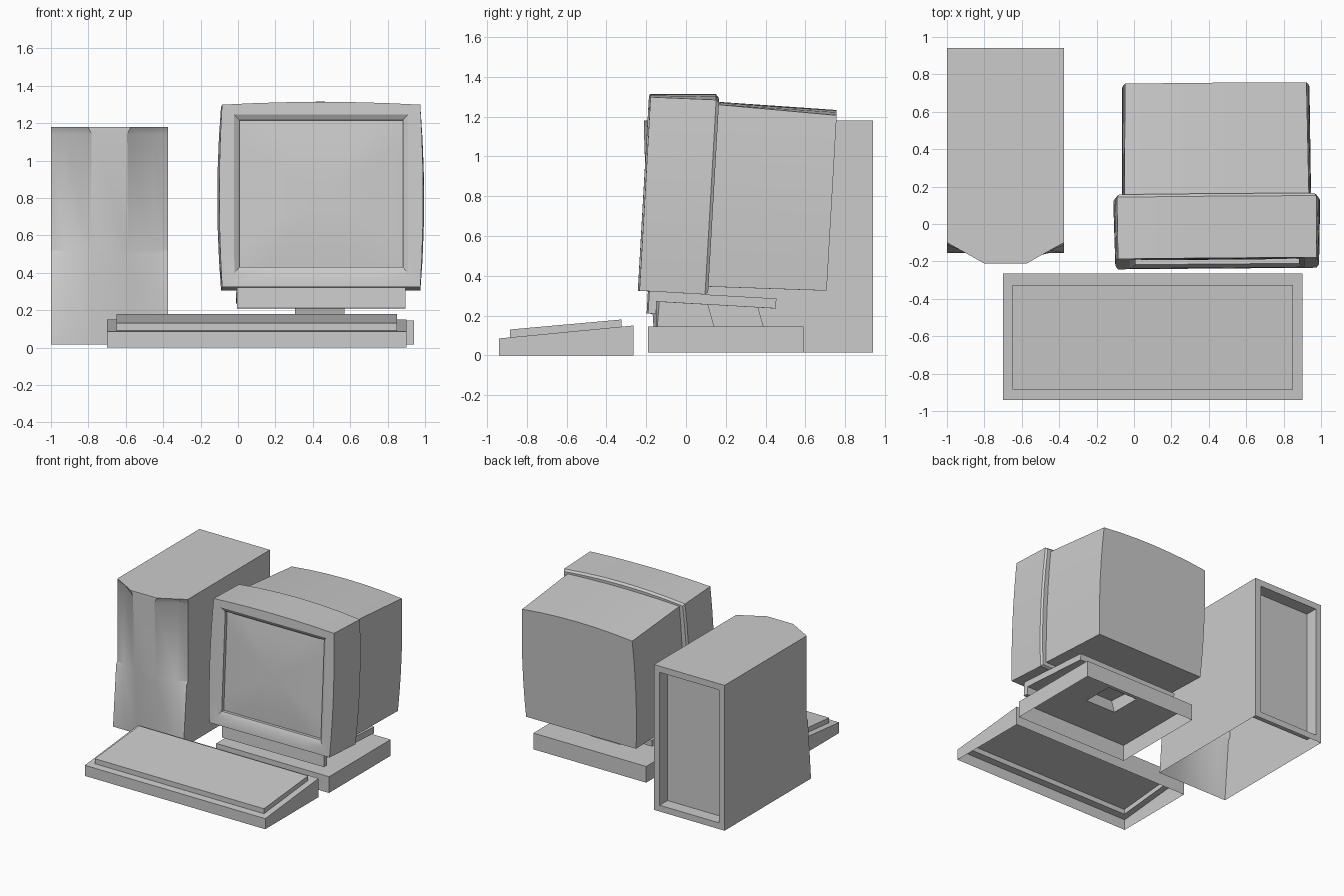
import bpy, bmesh, math

if "Cube" in bpy.data.objects:
    bpy.data.objects.remove(bpy.data.objects["Cube"])


def make(name, bm, smooth=None):
    bmesh.ops.remove_doubles(bm, verts=bm.verts, dist=1e-5)
    bmesh.ops.recalc_face_normals(bm, faces=bm.faces)
    me = bpy.data.meshes.new(name)
    bm.to_mesh(me)
    bm.free()
    ob = bpy.data.objects.new(name, me)
    bpy.context.collection.objects.link(ob)
    if smooth:
        for o in bpy.context.selected_objects:
            o.select_set(False)
        ob.select_set(True)
        bpy.context.view_layer.objects.active = ob
        bpy.ops.object.shade_smooth_by_angle(angle=math.radians(smooth))
    return ob


def loft(bm, rings, cap_start=False, cap_end=False):
    """Join closed rings of equal length with quads."""
    loops = [[bm.verts.new(p) for p in r] for r in rings]
    for a, b in zip(loops, loops[1:]):
        for i in range(len(a)):
            j = (i + 1) % len(a)
            bm.faces.new((a[i], a[j], b[j], b[i]))
    if cap_start:
        bm.faces.new(loops[0])
    if cap_end:
        bm.faces.new(loops[-1])


def rect(x0, x1, y0, y1, z_front, z_back=None):
    zb = z_front if z_back is None else z_back
    return [(x0, y0, z_front), (x1, y0, z_front), (x1, y1, zb), (x0, y1, zb)]


def barrel(y, hw, z0, z1, side=0.0, top=0.0, n=6):
    """Upright rectangle whose sides and top bulge outwards."""
    pts = []
    arc = lambda t: 1 - (2 * t - 1) ** 2
    for i in range(n):
        t = i / n
        pts.append((-hw + 2 * hw * t, y, z0))
    for i in range(n):
        t = i / n
        pts.append((hw + side * arc(t), y, z0 + (z1 - z0) * t))
    for i in range(n):
        t = i / n
        pts.append((hw - 2 * hw * t, y, z1 + top * arc(t)))
    for i in range(n):
        t = i / n
        pts.append((-hw - side * arc(t), y, z1 - (z1 - z0) * t))
    return pts


def tilt(ob):
    """Monitor parts share one tilted frame at the bezel's lower front edge."""
    ob.location = (0.445, -0.238, 0.325)
    ob.rotation_euler = (-0.057, 0, 0.008)


# Keyboard: open wedge shell with a raised key plate
bm = bmesh.new()
loft(bm, [rect(-0.7, 0.9, -0.94, -0.265, 0),
          rect(-0.7, 0.9, -0.94, -0.265, 0.085, 0.15),
          rect(-0.65, 0.85, -0.885, -0.325, 0.09, 0.144),
          rect(-0.65, 0.85, -0.885, -0.325, 0.13, 0.18)], cap_end=True)
make("keyboard", bm)

# Monitor base: open shell with a hole for the neck
hole = rect(0.305, 0.57, 0.14, 0.39, 0.145)
bm = bmesh.new()
loft(bm, [rect(-0.06, 0.94, -0.19, 0.59, 0.015),
          rect(-0.06, 0.94, -0.19, 0.59, 0.145), hole])
make("monitor_base", bm)

# Leaning neck
bm = bmesh.new()
loft(bm, [hole, rect(0.305, 0.57, 0.105, 0.36, 0.265, 0.25)], cap_end=True)
make("monitor_neck", bm)

# Tilting plate and its front skirt
for name, y1, z0 in (("tilt_plate", 0.69, -0.05), ("front_skirt", 0.09, -0.112)):
    bm = bmesh.new()
    loft(bm, [rect(-0.45, 0.45, 0.05, y1, z0), rect(-0.45, 0.45, 0.05, y1, 0.0)],
         True, True)
    tilt(make(name, bm))

# Monitor bezel: bulged collar, bevelled opening, slightly domed screen
bm = bmesh.new()
loft(bm, [barrel(0.345, 0.49, 0.04, 0.95, 0.01, 0.02),
          barrel(0.345, 0.522, 0.012, 0.968, 0.02, 0.026),
          barrel(0.33, 0.533, 0.0, 0.98, 0.02, 0.03),
          barrel(0.0, 0.53, 0.0, 0.975, 0.015, 0.015),
          barrel(0.0, 0.465, 0.068, 0.922),
          barrel(0.018, 0.437, 0.107, 0.893),
          barrel(0.045, 0.437, 0.107, 0.893)])
tilt(make("monitor_bezel", bm, 25))

bm = bmesh.new()
loft(bm, [barrel(0.045 - 0.02 * (1 - s * s), 0.437 * s, 0.5 - 0.393 * s, 0.5 + 0.393 * s)
          for s in (1, 0.75, 0.5, 0.25)], cap_end=True)
tilt(make("screen", bm, 25))

# Monitor rear housing
bm = bmesh.new()
loft(bm, [barrel(0.335, 0.493, 0.04, 0.957, 0.012, 0.014),
          barrel(0.94, 0.485, 0.054, 0.937, 0.016, 0.027)], cap_end=True)
tilt(make("monitor_rear", bm, 25))

# Computer tower: shaped front, open underside, recessed back
X0, X1, Y1, Z0, Z1 = -1.0, -0.375, 0.94, 0.015, 1.18
bm = bmesh.new()
# each row: height, outer / inner / middle column depth and half widths
MID, HW = (X0 + X1) / 2, (X1 - X0) / 2
rows_def = [(Z1, (-0.10, -0.155, -0.21), (HW, 0.213, 0.115)),
            (1.14, (-0.10, -0.108, -0.212), (HW, 0.235, 0.095)),
            (0.52, (-0.10, -0.13, -0.19), (HW, 0.235, 0.1)),
            (0.50, (-0.115, -0.14, -0.187), (HW, 0.235, 0.1)),
            (Z0, (-0.155, -0.155, -0.155), (HW, 0.235, 0.1))]
rows = []
for z, ys, hs in rows_def:
    left = [(MID - h, y, z) for h, y in zip(hs, ys)]
    right = [(MID + h, y, z) for h, y in zip(hs[::-1], ys[::-1])]
    rows.append([bm.verts.new(p) for p in left + right])
for a, b in zip(rows, rows[1:]):
    for i in range(5):
        bm.faces.new((a[i], b[i], b[i + 1], a[i + 1]))


def back_ring(y, inset):
    return [(X0 + inset, y, Z0 + inset), (X1 - inset, y, Z0 + inset),
            (X1 - inset, y, Z1 - inset), (X0 + inset, y, Z1 - inset)]


bl, br, tr, tl = [bm.verts.new(p) for p in back_ring(Y1, 0)]
bm.faces.new(rows[0] + [tr, tl])
bm.faces.new([r[0] for r in rows] + [bl, tl])
bm.faces.new([r[-1] for r in rows] + [br, tr])
loft(bm, [back_ring(Y1, 0), back_ring(Y1, 0.05), back_ring(Y1 - 0.1, 0.05)],
     cap_end=True)
make("computer_tower", bm, 30)
